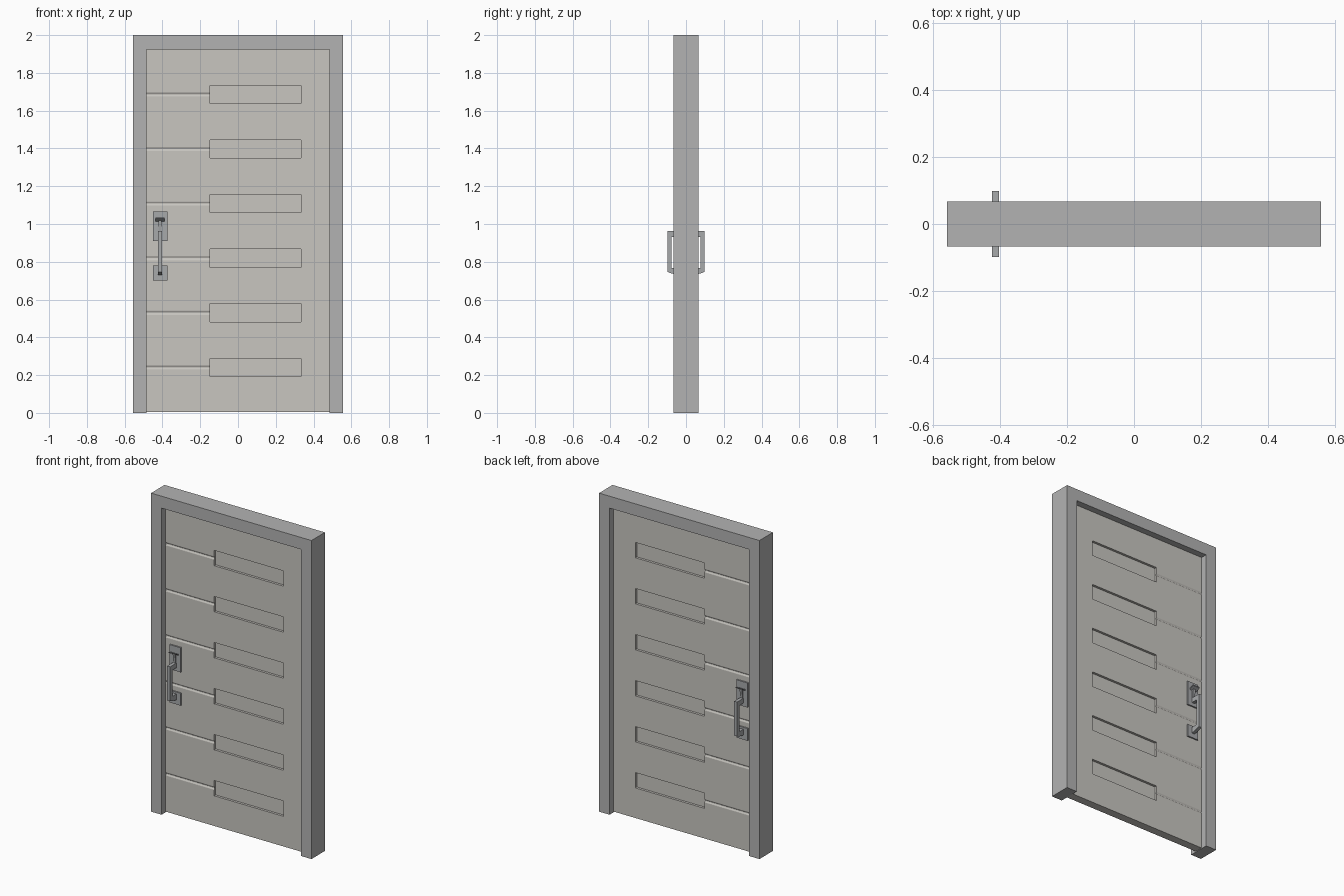
import bpy, bmesh, math
from mathutils import Vector

if "Cube" in bpy.data.objects:
    bpy.data.objects.remove(bpy.data.objects["Cube"])


def material(name, rgb):
    m = bpy.data.materials.new(name)
    m.diffuse_color = (*rgb, 1)
    m.use_nodes = True
    m.node_tree.nodes["Principled BSDF"].inputs["Base Color"].default_value = m.diffuse_color
    return m


FRAME = material("frame grey", (0.45, 0.45, 0.45))
DOOR = material("door warm grey", (0.58, 0.565, 0.53))
METAL = material("handle steel", (0.39, 0.40, 0.41))


def add_prism(bm, pts, axis, lo, hi):
    """Extrude a 2D outline along x (points are y,z) or y (points are x,z)."""
    def place(p, t):
        return Vector((t, p[0], p[1])) if axis == "x" else Vector((p[0], t, p[1]))
    face = bm.faces.new([bm.verts.new(place(p, lo)) for p in pts])
    out = bmesh.ops.extrude_face_region(bm, geom=[face])
    verts = [v for v in out["geom"] if isinstance(v, bmesh.types.BMVert)]
    bmesh.ops.translate(bm, verts=verts, vec=place((0, 0), hi - lo))


def finish(name, bm, mat, mirror=False):
    bmesh.ops.recalc_face_normals(bm, faces=bm.faces)
    me = bpy.data.meshes.new(name)
    bm.to_mesh(me)
    bm.free()
    me.materials.append(mat)
    ob = bpy.data.objects.new(name, me)
    bpy.context.collection.objects.link(ob)
    if mirror:  # same part on both faces of the door
        mod = ob.modifiers.new("both_sides", "MIRROR")
        mod.use_axis = (False, True, False)
    return ob


def rect(a0, a1, b0, b1):
    return [(a0, b0), (a1, b0), (a1, b1), (a0, b1)]


def prism(name, pts, axis, lo, hi, mat, mirror=False):
    bm = bmesh.new()
    add_prism(bm, pts, axis, lo, hi)
    return finish(name, bm, mat, mirror)


# Door frame: two jambs and a head in one outline
W, IN, TOP, D = 0.557, 0.484, 1.925, 0.067
prism("door_frame",
      [(-W, 0), (-IN, 0), (-IN, TOP), (IN, TOP), (IN, 0), (W, 0), (W, 2), (-W, 2)],
      "y", -D, D, FRAME)

# Door leaf
T = 0.026
door = prism("door_leaf", rect(-IN, IN, 0.004, TOP), "y", -T, T, DOOR)
rows = [0.241 + 0.289 * i for i in range(6)]

# Cutters for the recessed panels and the soft grooves, on both faces
panels, grooves = bmesh.new(), bmesh.new()
for z in rows:
    for s in (-1, 1):
        add_prism(panels, rect(-0.147, 0.334, z - 0.048, z + 0.048), "y",
                  s * (T - 0.015), s * (T + 0.02))
        outline = [(s * (T + 0.02), z + 0.012), (s * (T + 0.02), z - 0.012)]
        for k in range(9):
            u = -1 + k / 4
            depth = 0.005 * (1 + math.cos(math.pi * u)) / 2
            outline.append((s * (T + 0.0002 - depth), z + 0.012 * u))
        add_prism(grooves, outline, "x", -0.50, -0.14)

for name, bm in (("panel_cutter", panels), ("groove_cutter", grooves)):
    cutter = finish(name, bm, DOOR)
    cutter.hide_render = True
    mod = door.modifiers.new(name, "BOOLEAN")
    mod.operation = "DIFFERENCE"
    mod.solver = "EXACT"
    mod.object = cutter
    bpy.context.view_layer.objects.active = door
    bpy.ops.object.modifier_apply(modifier=mod.name)
    bpy.data.objects.remove(cutter)

# Handle back plates
P = T + 0.009
prism("upper_handle_plate", rect(-0.451, -0.374, 0.911, 1.065), "y", T - 0.002, P, METAL, True)
prism("lower_handle_plate", rect(-0.451, -0.374, 0.702, 0.779), "y", T - 0.002, P, METAL, True)

# Pull grip: C-shaped side outline with a sloped underside
prism("pull_grip",
      [(P - 0.002, 0.73), (0.075, 0.738), (0.098, 0.746), (0.098, 0.962),
       (P - 0.002, 0.962), (P - 0.002, 0.932), (0.076, 0.932), (0.076, 0.768),
       (P - 0.002, 0.768)],
      "x", -0.424, -0.403, METAL, True)

# Thumb latch: wide tilted tab on a narrow stem
prism("thumb_latch",
      [(P - 0.002, 1.012), (0.064, 1.028), (0.064, 1.034), (P - 0.002, 1.020)],
      "x", -0.437, -0.388, METAL, True)
prism("latch_stem",
      [(P - 0.002, 0.962), (P + 0.005, 0.962), (P + 0.012, 1.019), (P - 0.002, 1.014)],
      "x", -0.421, -0.405, METAL, True)
